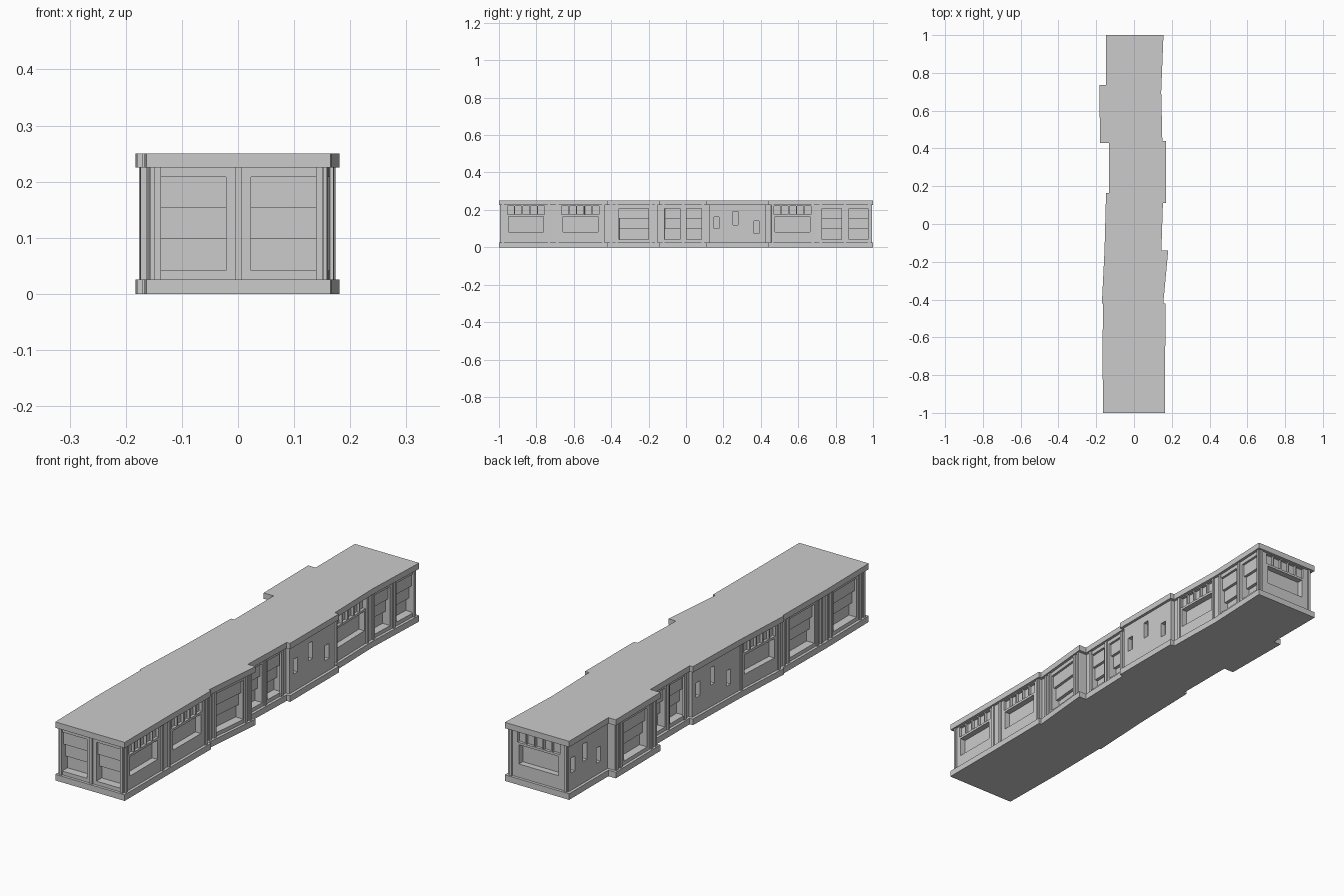
import bpy, bmesh
from mathutils import Vector

if "Cube" in bpy.data.objects:
    bpy.data.objects.remove(bpy.data.objects["Cube"])

INSET = 0.012      # wall set back from the slab edge
Z0, Z1 = 0.026, 0.225

# Footprint, counter-clockwise from the front left: (x, y, facade type of the edge that follows)
OUTLINE = [
    (-0.163, -1.0, "double"),
    (0.165, -1.0, "wide"), (0.165, -0.71, "wide"), (0.167, -0.42, None),
    (0.155, -0.42, "single"), (0.181, -0.14, None),
    (0.145, -0.14, "double"), (0.153, 0.11, None),
    (0.169, 0.11, "slits"), (0.169, 0.44, None),
    (0.150, 0.44, "wide"), (0.144, 0.70, "double"),
    (0.156, 1.0, "wide"),
    (-0.148, 1.0, "slits"), (-0.148, 0.735, None),
    (-0.183, 0.735, "single"), (-0.180, 0.43, None),
    (-0.133, 0.43, "double"), (-0.133, 0.165, None),
    (-0.148, 0.165, "slits"), (-0.156, -0.14, "wide"),
    (-0.170, -0.42, None),
    (-0.164, -0.42, "single"), (-0.167, -0.71, "single"),
]
PTS = [Vector(p[:2]) for p in OUTLINE]


def frame(i):
    """Start, length, direction and outward normal of an outline edge."""
    a, b = PTS[i], PTS[(i + 1) % len(PTS)]
    d = (b - a).normalized()
    return a, (b - a).length, d, Vector((d.y, -d.x))


def inset(dist):
    out = []
    for i, p in enumerate(PTS):
        n1, n2 = frame(i - 1 if i else len(PTS) - 1)[3], frame(i)[3]
        out.append(p - (n1 + n2) * dist / (1 + n1.dot(n2)))
    return out


def add_prism(bm, ring, sweep):
    """Close a ring of 3D points and its swept copy into a solid."""
    a = [bm.verts.new(p) for p in ring]
    b = [bm.verts.new(p + sweep) for p in ring]
    faces = [bm.faces.new(a), bm.faces.new(b)]
    for i in range(len(a)):
        j = (i + 1) % len(a)
        faces.append(bm.faces.new((a[i], a[j], b[j], b[i])))
    bmesh.ops.recalc_face_normals(bm, faces=faces)


def make_object(name, bm):
    mesh = bpy.data.meshes.new(name)
    bm.to_mesh(mesh)
    bm.free()
    ob = bpy.data.objects.new(name, mesh)
    bpy.context.collection.objects.link(ob)
    return ob


def plan_solid(name, points, z0, z1):
    bm = bmesh.new()
    add_prism(bm, [Vector((p.x, p.y, z0)) for p in points], Vector((0, 0, z1 - z0)))
    return make_object(name, bm)


def facade_prism(bm, i, u, width, profile):
    """Sweep a (depth behind wall face, z) profile along edge i, centred on u."""
    a, _, d, n = frame(i)
    base = a + d * (u - width / 2) - n * INSET
    ring = []
    for depth, z in profile:
        p = base - n * depth
        ring.append(Vector((p.x, p.y, z)))
    add_prism(bm, ring, Vector((d.x, d.y, 0)) * width)


def box_profile(d0, d1, z0, z1):
    return [(d0, z0), (d0, z1), (d1, z1), (d1, z0)]


# Three panes, each lower one set further back
SASH = [(-0.008, 0.042), (-0.008, 0.208), (0.010, 0.208), (0.010, 0.153),
        (0.022, 0.153), (0.022, 0.098), (0.036, 0.098), (0.036, 0.042)]

# Slabs and walls
plan_solid("base_plinth", PTS, 0.0, Z0)
plan_solid("roof_slab", PTS, Z1, 0.25)
walls = plan_solid("walls", inset(INSET), 0.02, 0.23)

cuts, posts = bmesh.new(), bmesh.new()
for i, (_, _, kind) in enumerate(OUTLINE):
    L = frame(i)[1]
    mid = L / 2
    pilasters = []
    if kind == "double":
        for s in (-1, 1):
            facade_prism(cuts, i, mid + s * 0.247 * L, 0.36 * L, SASH)
        pilasters = [0.02, mid, L - 0.02]
    elif kind == "single":
        facade_prism(cuts, i, mid, 0.16, SASH)
        pilasters = [0.02, 0.048, L - 0.048, L - 0.02]
    elif kind == "wide":
        facade_prism(cuts, i, mid, 0.187, box_profile(-0.008, 0.026, 0.083, 0.165))
        for k in range(5):          # slots between the fins
            facade_prism(cuts, i, mid + (k - 2) * 0.041, 0.035,
                         box_profile(-0.008, 0.012, 0.175, 0.222))
        pilasters = [0.022, L - 0.022]
    elif kind == "slits":
        for f, z0, z1 in ((-0.34, 0.10, 0.163), (-0.03, 0.118, 0.192), (0.31, 0.075, 0.14)):
            facade_prism(cuts, i, mid + f * L, 0.027, box_profile(-0.008, 0.02, z0, z1))
    for u in pilasters:
        facade_prism(posts, i, u, 0.012, box_profile(-0.006, 0.004, 0.024, 0.227))

# Openings cut from the walls, with pilasters added between bays
make_object("pilasters", posts)
cutter = make_object("window_cutter", cuts)
mod = walls.modifiers.new("windows", "BOOLEAN")
mod.operation = "DIFFERENCE"
mod.solver = "EXACT"
mod.object = cutter
bpy.context.view_layer.objects.active = walls
walls.select_set(True)
bpy.ops.object.modifier_apply(modifier=mod.name)
bpy.data.objects.remove(cutter, do_unlink=True)
